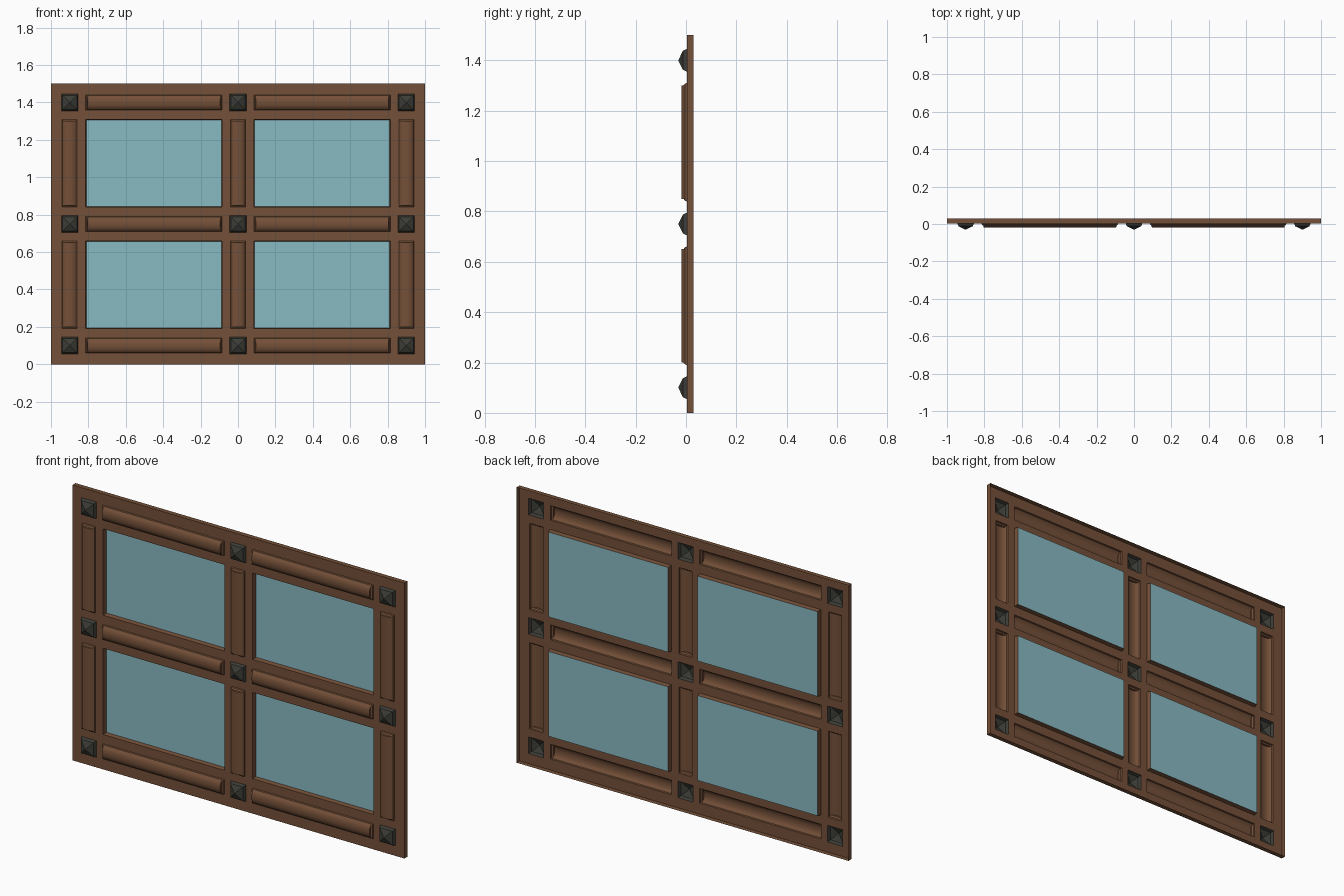
import bpy

if "Cube" in bpy.data.objects:
    bpy.data.objects.remove(bpy.data.objects["Cube"])

FRONT, BACK = 0.004, 0.03


def material(name, rgb):
    m = bpy.data.materials.new(name)
    m.diffuse_color = (*rgb, 1)
    m.use_nodes = True
    m.node_tree.nodes["Principled BSDF"].inputs["Base Color"].default_value = m.diffuse_color
    return m


wood = material("wood", (0.175, 0.08, 0.04))
iron = material("dark_iron", (0.045, 0.045, 0.038))
pane = material("pane", (0.25, 0.49, 0.54))


def make(name, verts, faces, mat, smooth=False):
    me = bpy.data.meshes.new(name)
    me.from_pydata(verts, [], faces)
    me.update()
    me.materials.append(mat)
    ob = bpy.data.objects.new(name, me)
    bpy.context.collection.objects.link(ob)
    if smooth:
        bpy.ops.object.select_all(action='DESELECT')
        ob.select_set(True)
        bpy.context.view_layer.objects.active = ob
        bpy.ops.object.shade_smooth_by_angle(angle=0.5)
    return ob


def shell(name, rect, rings, mat, cap=True, smooth=False):
    """Nested rectangles (x inset, z inset, y) joined into an open-backed shell."""
    x0, x1, z0, z1 = rect
    verts, faces = [], []
    for ix, iz, y in rings:
        verts += [(x0 + ix, y, z0 + iz), (x1 - ix, y, z0 + iz),
                  (x1 - ix, y, z1 - iz), (x0 + ix, y, z1 - iz)]
    for r in range(len(rings) - 1):
        a, b = 4 * r, 4 * r + 4
        for i in range(4):
            j = (i + 1) % 4
            faces.append((a + i, a + j, b + j, b + i))
    if cap:
        n = len(verts)
        faces.append((n - 4, n - 3, n - 2, n - 1))
    return make(name, verts, faces, mat, smooth)


# layout
post_x = (-0.9, 0.0, 0.9)
rail_z = (0.1, 0.75, 1.4)
bay_x = ((-0.815, -0.085), (0.085, 0.815))
bay_z = ((0.19, 0.66), (0.84, 1.31))
S, W = 0.045, 0.04

studs = [(x - S, x + S, z - S, z + S) for x in post_x for z in rail_z]
rails = [(*bx, z - W, z + W) for bx in bay_x for z in rail_z]
posts = [(x - W, x + W, *bz) for x in post_x for bz in bay_z]
panes = [(*bx, *bz) for bx in bay_x for bz in bay_z]
holes = studs + rails + posts + panes

# frame face: grid sheet leaving out the cells under studs, mouldings and panes
xs = sorted({-1.0, 1.0} | {v for h in holes for v in h[:2]})
zs = sorted({0.0, 1.5} | {v for h in holes for v in h[2:]})
verts = [(x, FRONT, z) for z in zs for x in xs]
faces = []
n = len(xs)
for k in range(len(zs) - 1):
    for i in range(n - 1):
        cx, cz = (xs[i] + xs[i + 1]) / 2, (zs[k] + zs[k + 1]) / 2
        if not any(a < cx < b and c < cz < d for a, b, c, d in holes):
            v = k * n + i
            faces.append((v, v + 1, v + n + 1, v + n))
make("frame_face", verts, faces, wood)

# outer edge of the frame
shell("frame_edge", (-1, 1, 0, 1.5), [(0, 0, BACK), (0, 0, FRONT)], wood, cap=False)

# window openings and panes
for r in panes:
    shell("opening_reveal", r, [(0, 0, FRONT), (0.004, 0.004, 0.027)], wood, cap=False)
    shell("window_pane", r, [(0.004, 0.004, 0.027)], pane)

# rounded mouldings: (end inset, side inset, y)
arch = [(0, 0, FRONT), (0.002, 0.002, -0.004), (0.009, 0.008, -0.009),
        (0.0095, 0.014, -0.0135), (0.010, 0.022, -0.0165),
        (0.010, 0.030, -0.0182), (0.010, 0.037, -0.0187)]
for r in rails:
    shell("rail_moulding", r, arch, wood, smooth=True)
for r in posts:
    shell("post_moulding", r, [(s, e, y) for e, s, y in arch], wood, smooth=True)

# pyramid studs
for r in studs:
    shell("stud", r, [(0, 0, FRONT), (0.007, 0.007, -0.012),
                      (0.0435, 0.0435, -0.03)], iron)
